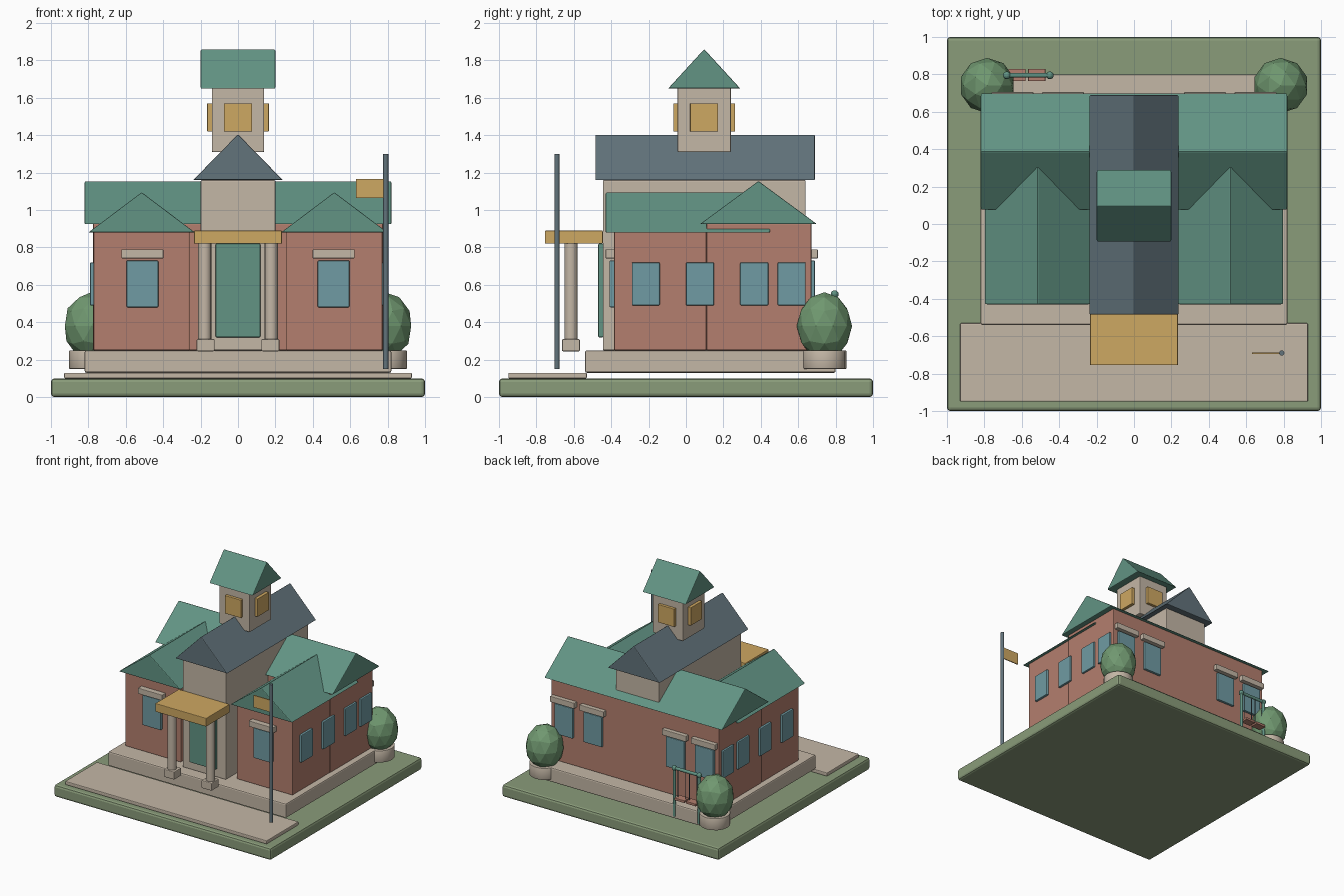
import bpy, bmesh
from mathutils import Matrix, Vector

cube = bpy.data.objects.get("Cube")
if cube:
    bpy.data.objects.remove(cube, do_unlink=True)


def material(name, r, g, b):
    lin = [((c / 255 + 0.055) / 1.055) ** 2.4 for c in (r, g, b)] + [1]
    m = bpy.data.materials.new(name)
    m.use_nodes = True
    m.diffuse_color = lin
    m.node_tree.nodes["Principled BSDF"].inputs["Base Color"].default_value = lin
    return m


STONE = material("warm stone", 196, 183, 166)
BRICK = material("red brick", 180, 127, 110)
GREEN = material("green paint", 98, 148, 132)
SLATE = material("blue slate", 98, 115, 123)
GOLD = material("golden trim", 206, 168, 98)
GLASS = material("window blue", 112, 155, 163)
LAWN = material("lawn green", 138, 156, 122)
LEAF = material("foliage green", 112, 152, 112)


def finish(name, bm, mat, bevel=0.0):
    bmesh.ops.recalc_face_normals(bm, faces=bm.faces)
    mesh = bpy.data.meshes.new(name)
    bm.to_mesh(mesh)
    bm.free()
    mesh.materials.append(mat)
    obj = bpy.data.objects.new(name, mesh)
    bpy.context.collection.objects.link(obj)
    if bevel:
        mod = obj.modifiers.new("soft edges", "BEVEL")
        mod.width, mod.segments, mod.limit_method = bevel, 2, "ANGLE"
    return obj


def box(name, mat, x, y, z, bevel=0.006):
    """Box from three (low, high) ranges."""
    bm = bmesh.new()
    bmesh.ops.create_cube(bm, size=1)
    for v in bm.verts:
        v.co = [sum(r) / 2 + c * (r[1] - r[0]) for c, r in zip(v.co, (x, y, z))]
    return finish(name, bm, mat, bevel)


def gable(name, mat, x, y, z, along, bevel=0.006):
    """Solid gable roof with its ridge along the given axis."""
    bm = bmesh.new()
    ends = []
    span, length = (y, x) if along == "x" else (x, y)
    for l in length:
        tri = [(span[0], z[0]), (span[1], z[0]), (sum(span) / 2, z[1])]
        ends.append([bm.verts.new((l, s, h) if along == "x" else (s, l, h)) for s, h in tri])
    a, b = ends
    bm.faces.new(a)
    bm.faces.new(b)
    for i in range(3):
        j = (i + 1) % 3
        bm.faces.new((a[i], a[j], b[j], b[i]))
    return finish(name, bm, mat, bevel)


def rod(name, mat, start, end, radius, sides=16, bevel=0.0):
    """Cylinder between two points."""
    p, q = Vector(start), Vector(end)
    bm = bmesh.new()
    turn = Vector((0, 0, 1)).rotation_difference(q - p).to_matrix().to_4x4()
    bmesh.ops.create_cone(bm, cap_ends=True, segments=sides, radius1=radius, radius2=radius,
                          depth=(q - p).length, matrix=Matrix.Translation((p + q) / 2) @ turn)
    obj = finish(name, bm, mat, bevel)
    for f in obj.data.polygons:
        f.use_smooth = len(f.vertices) == 4
    return obj


def around(c, half):
    return (c - half, c + half)


# Grounds
box("lawn", LAWN, (-1, 1), (-1, 1), (0, 0.10), 0.018)
box("front_paving", STONE, (-0.93, 0.93), (-0.95, -0.53), (0.10, 0.13))
box("plinth", STONE, (-0.82, 0.82), (-0.54, 0.80), (0.13, 0.25), 0.01)

# Rear hall
box("rear_hall", BRICK, (-0.775, 0.775), (0.11, 0.67), (0.25, 0.93))
gable("rear_hall_roof", GREEN, (-0.82, 0.82), (0.075, 0.70), (0.925, 1.155), "x")

# Central hall, door and cupola
box("central_hall", STONE, (-0.20, 0.20), (-0.445, 0.64), (0.25, 1.16))
gable("central_roof", SLATE, (-0.24, 0.24), (-0.485, 0.69), (1.16, 1.405), "y")
box("front_door", GREEN, (-0.12, 0.12), (-0.47, -0.44), (0.32, 0.82))
box("cupola", STONE, (-0.14, 0.14), (-0.045, 0.24), (1.31, 1.655))
gable("cupola_roof", GREEN, (-0.20, 0.20), (-0.095, 0.29), (1.65, 1.86), "x")
box("cupola_louvres_front_back", GOLD, (-0.075, 0.075), (-0.068, 0.263), (1.42, 1.57), 0.003)
box("cupola_louvres_sides", GOLD, (-0.165, 0.165), (0.022, 0.172), (1.42, 1.57), 0.003)

# Porch
box("porch_canopy", GOLD, (-0.235, 0.235), (-0.755, -0.445), (0.82, 0.89), 0.004)

# Parts repeated on both sides
for side, s in (("left", 1), ("right", -1)):
    wing = s * 0.515
    box(side + "_wing", BRICK, around(wing, 0.257), (-0.385, 0.11), (0.25, 0.885))
    gable(side + "_wing_roof", GREEN, around(wing, 0.285), (-0.43, 0.45), (0.88, 1.095), "y")

    px = s * 0.178
    rod(side + "_porch_column", STONE, (px, -0.615, 0.30), (px, -0.615, 0.82), 0.035)
    box(side + "_column_base", STONE, around(s * 0.173, 0.048), around(-0.615, 0.048), (0.245, 0.31))

    # Front and rear windows with lintels
    fx = s * 0.511
    box(side + "_front_window", GLASS, around(fx, 0.085), (-0.41, -0.38), (0.48, 0.73))
    box(side + "_front_lintel", STONE, around(fx, 0.112), (-0.43, -0.38), (0.742, 0.79), 0.004)
    for name, bx in (("outer", 0.65), ("inner", 0.38)):
        box(f"{side}_{name}_rear_window", GLASS, around(s * bx, 0.085), (0.665, 0.69), (0.48, 0.73))
        box(f"{side}_{name}_rear_lintel", STONE, around(s * bx, 0.112), (0.665, 0.705), (0.742, 0.79), 0.004)

    # Side windows
    for i, wy in enumerate((-0.215, 0.075, 0.365, 0.565)):
        box(f"{side}_side_window_{i + 1}", GLASS, around(s * 0.778, 0.013), around(wy, 0.075), (0.49, 0.72))

    # Potted shrub
    tx, ty = s * 0.785, 0.74
    rod(side + "_planter", STONE, (tx, ty, 0.15), (tx, ty, 0.25), 0.118, 16, 0.006)
    bm = bmesh.new()
    bmesh.ops.create_icosphere(bm, subdivisions=2, radius=0.148,
                               matrix=Matrix.Translation((tx, ty, 0.38)) @ Matrix.Diagonal((1, 1, 1.22, 1)))
    finish(side + "_shrub", bm, LEAF)

# Flag
rod("flagpole", SLATE, (0.79, -0.69, 0.15), (0.79, -0.69, 1.30), 0.014, 12)
box("flag", GOLD, (0.63, 0.785), around(-0.69, 0.004), (1.065, 1.165), 0)

# Swing set behind the building
ends = (-0.68, -0.45)
for i, x in enumerate(ends):
    rod(f"swing_post_{i + 1}", GREEN, (x, 0.795, 0.15), (x, 0.795, 0.55), 0.013, 10)
    bm = bmesh.new()
    bmesh.ops.create_uvsphere(bm, u_segments=12, v_segments=8, radius=0.021,
                              matrix=Matrix.Translation((x, 0.795, 0.55)))
    finish(f"swing_joint_{i + 1}", bm, GREEN)
rod("swing_top_bar", GREEN, (ends[0], 0.795, 0.55), (ends[1], 0.795, 0.55), 0.013, 10)
for i, x in enumerate((-0.625, -0.52)):
    box(f"swing_seat_{i + 1}", BRICK, around(x, 0.046), around(0.797, 0.033), (0.30, 0.32), 0.003)
    for j, d in enumerate((-0.035, 0.035)):
        rod(f"swing_rope_{i + 1}_{j + 1}", SLATE, (x + d, 0.797, 0.31), (x + d, 0.797, 0.55), 0.003, 6)
